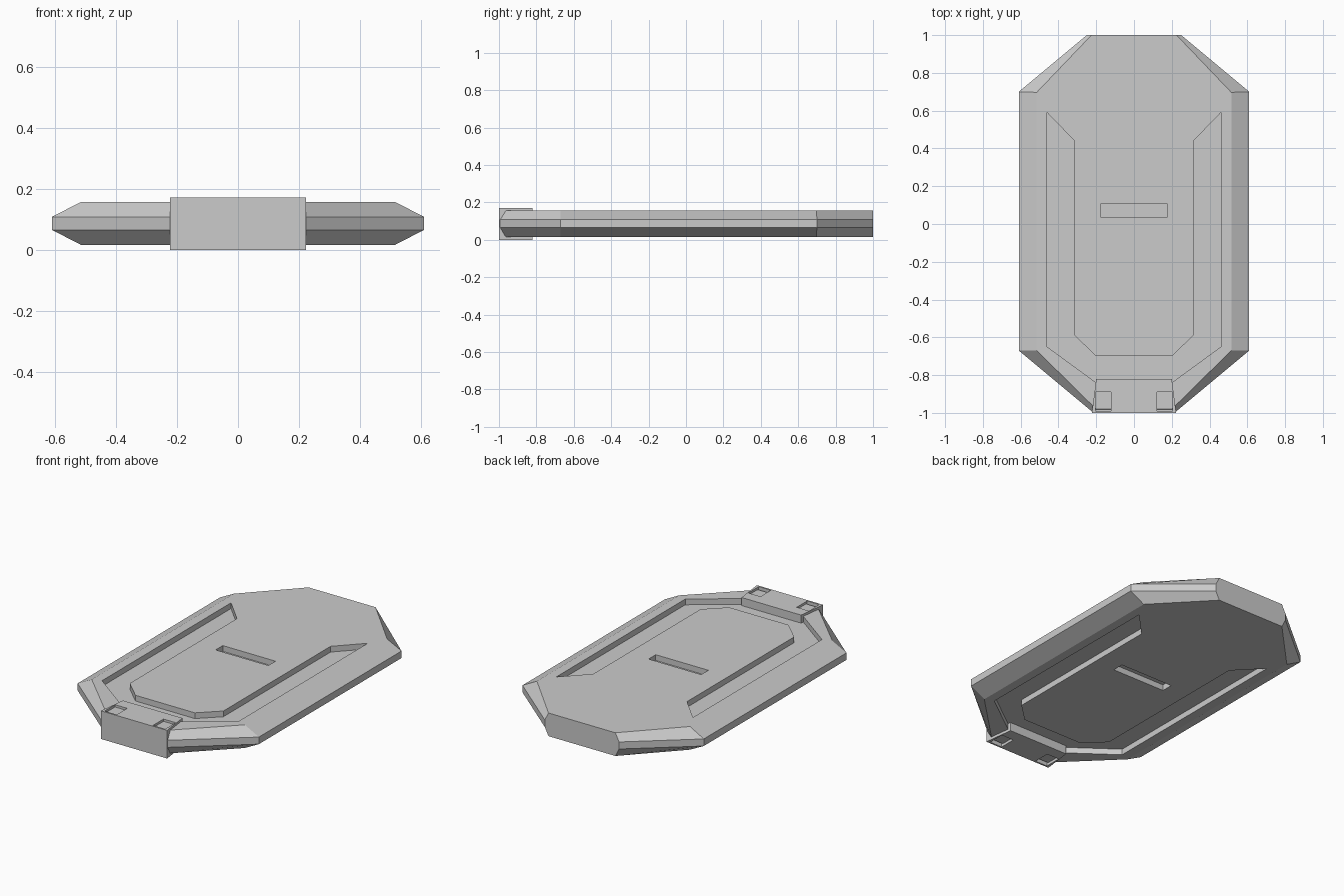
import bpy, bmesh

if "Cube" in bpy.data.objects:
    bpy.data.objects.remove(bpy.data.objects["Cube"])


def loft(name, layers):
    """Solid through stacked rings; each layer is (right-half profile, z), mirrored in x."""
    bm = bmesh.new()
    rings = []
    for half, z in layers:
        pts = half + [(-x, y) for x, y in reversed(half)]
        rings.append([bm.verts.new((x, y, z)) for x, y in pts])
    n = len(rings[0])
    for a, b in zip(rings, rings[1:]):
        for i in range(n):
            j = (i + 1) % n
            bm.faces.new((a[i], a[j], b[j], b[i]))
    bm.faces.new(rings[0])
    bm.faces.new(rings[-1])
    bmesh.ops.recalc_face_normals(bm, faces=bm.faces)
    mesh = bpy.data.meshes.new(name)
    bm.to_mesh(mesh)
    bm.free()
    obj = bpy.data.objects.new(name, mesh)
    bpy.context.collection.objects.link(obj)
    return obj


def box(name, x0, x1, y0, y1, z0, z1):
    obj = loft(name, [([(0.5, -0.5), (0.5, 0.5)], z) for z in (-0.5, 0.5)])
    for v in obj.data.vertices:
        v.co.x = (x0 + x1) / 2 + v.co.x * (x1 - x0)
        v.co.y = (y0 + y1) / 2 + v.co.y * (y1 - y0)
        v.co.z = (z0 + z1) / 2 + v.co.z * (z1 - z0)
    return obj


def cut(target, cutter):
    mod = target.modifiers.new("cut", "BOOLEAN")
    mod.operation, mod.solver, mod.object = "DIFFERENCE", "EXACT", cutter
    bpy.context.view_layer.objects.active = target
    bpy.ops.object.modifier_apply(modifier=mod.name)
    bpy.data.objects.remove(cutter)


Z_LOW, Z_HIGH, DEPTH = 0.016, 0.157, 0.035

# Bevelled eight-sided plate
face = [(0.20, -0.98), (0.515, -0.67), (0.515, 0.697), (0.225, 1.0)]
rim = [(0.22, -0.995), (0.61, -0.67), (0.61, 0.70), (0.25, 1.0)]
plate = loft("plate", [(face, Z_LOW), (rim, 0.065), (rim, 0.108), (face, Z_HIGH)])

# U-shaped channel and centre slot, sunk into both faces
channel = [(0.20, -0.70), (0.315, -0.59), (0.315, 0.44),
           (0.46, 0.59), (0.46, -0.65), (0.20, -0.84)]
for z0, z1 in ((Z_HIGH - DEPTH, Z_HIGH + 0.1), (Z_LOW - 0.1, Z_LOW + DEPTH)):
    cut(plate, loft("channel_cutter", [(channel, z0), (channel, z1)]))
    cut(plate, box("slot_cutter", -0.177, 0.177, 0.038, 0.107, z0, z1))

# Front clasp block with two square pockets on each side
clasp_outline = [(0.223, -1.0), (0.20, -0.82)]
clasp = loft("front_clasp", [(clasp_outline, 0.003), (clasp_outline, 0.171)])
for v in clasp.data.vertices:
    v.co.z = 0.0 if v.co.z < 0.1 else v.co.z
for z0, z1 in ((0.146, 0.3), (-0.1, 0.025)):
    for side in (-1, 1):
        x0, x1 = sorted((side * 0.122, side * 0.204))
        cut(clasp, box("pocket_cutter", x0, x1, -0.99, -0.89, z0, z1))
